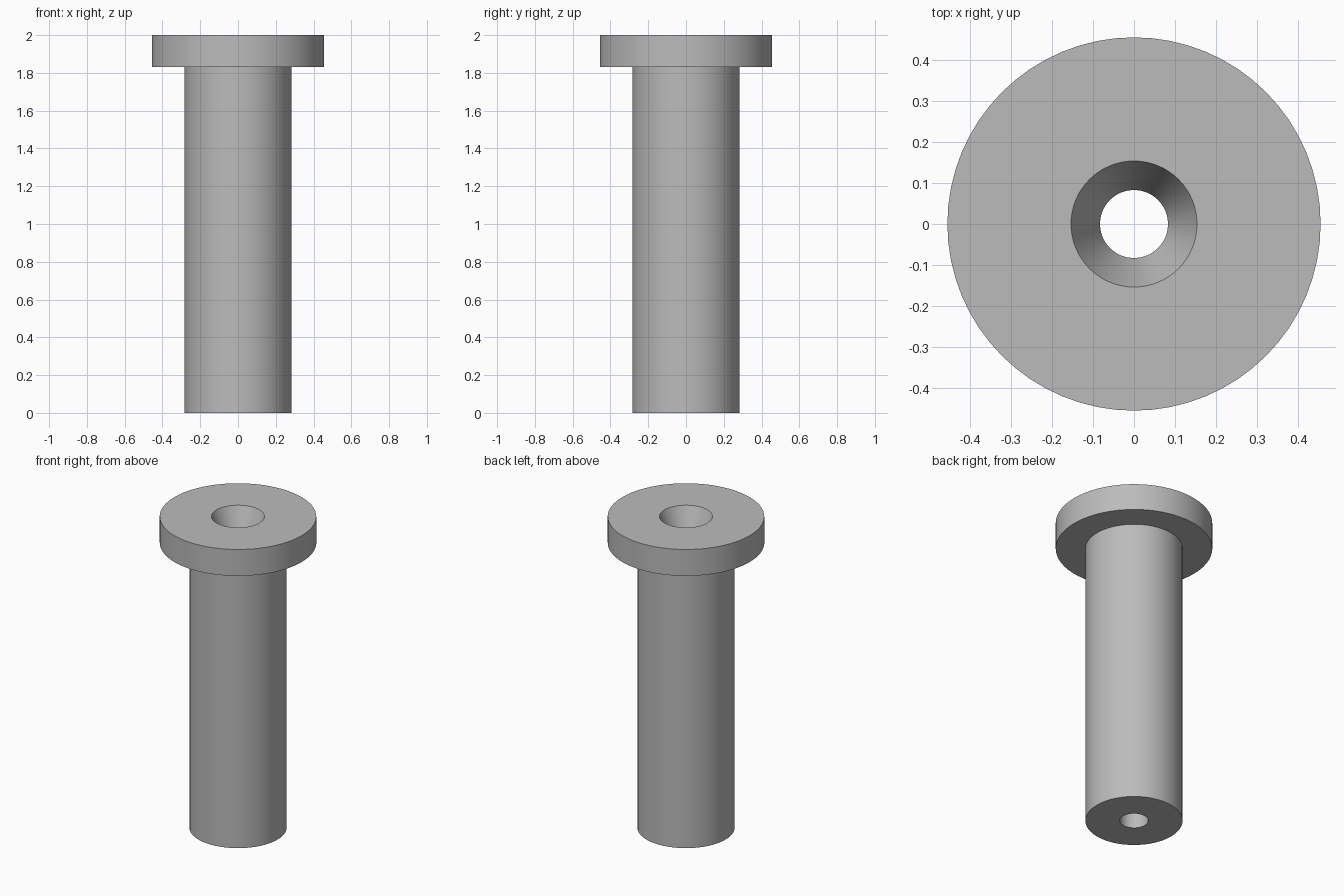
import bpy
import bmesh
import math

if "Cube" in bpy.data.objects:
    bpy.data.objects.remove(bpy.data.objects["Cube"])

# Plain grey metal
GREY = (0.50, 0.50, 0.50, 1.0)
metal = bpy.data.materials.new("grey_metal")
metal.use_nodes = True
metal.diffuse_color = GREY
metal.node_tree.nodes["Principled BSDF"].inputs["Base Color"].default_value = GREY

# Main dimensions
HEIGHT = 2.0
HEAD_RADIUS = 0.456
HEAD_BOTTOM = 1.83
SHANK_RADIUS = 0.283
BORE_RADIUS = 0.083
SINK_RADIUS = 0.154
SINK_DEPTH = 0.17
SEGMENTS = 64


def lathe(name, profile, material):
    """Revolve a closed (radius, height) outline around z."""
    bm = bmesh.new()
    verts = [bm.verts.new((r, 0, z)) for r, z in profile]
    edges = [bm.edges.new((v, verts[i - 1])) for i, v in enumerate(verts)]
    bmesh.ops.spin(bm, geom=verts + edges, cent=(0, 0, 0), axis=(0, 0, 1),
                   angle=math.tau, steps=SEGMENTS, use_merge=True)
    bmesh.ops.remove_doubles(bm, verts=bm.verts[:], dist=0.0001)
    bmesh.ops.recalc_face_normals(bm, faces=bm.faces[:])
    mesh = bpy.data.meshes.new(name)
    bm.to_mesh(mesh)
    bm.free()
    mesh.materials.append(material)
    obj = bpy.data.objects.new(name, mesh)
    bpy.context.collection.objects.link(obj)
    bpy.ops.object.select_all(action='DESELECT')
    obj.select_set(True)
    bpy.context.view_layer.objects.active = obj
    # Keep the bore's countersink transition crisp as well as the rims
    bpy.ops.object.shade_smooth_by_angle(angle=math.radians(15))
    return obj


# Flanged bushing: shank, wide head, countersink and through bore
lathe("flanged_bushing", [
    (BORE_RADIUS, 0),
    (SHANK_RADIUS, 0),
    (SHANK_RADIUS, HEAD_BOTTOM),
    (HEAD_RADIUS, HEAD_BOTTOM),
    (HEAD_RADIUS, HEIGHT),
    (SINK_RADIUS, HEIGHT),
    (BORE_RADIUS, HEIGHT - SINK_DEPTH),
], metal)
